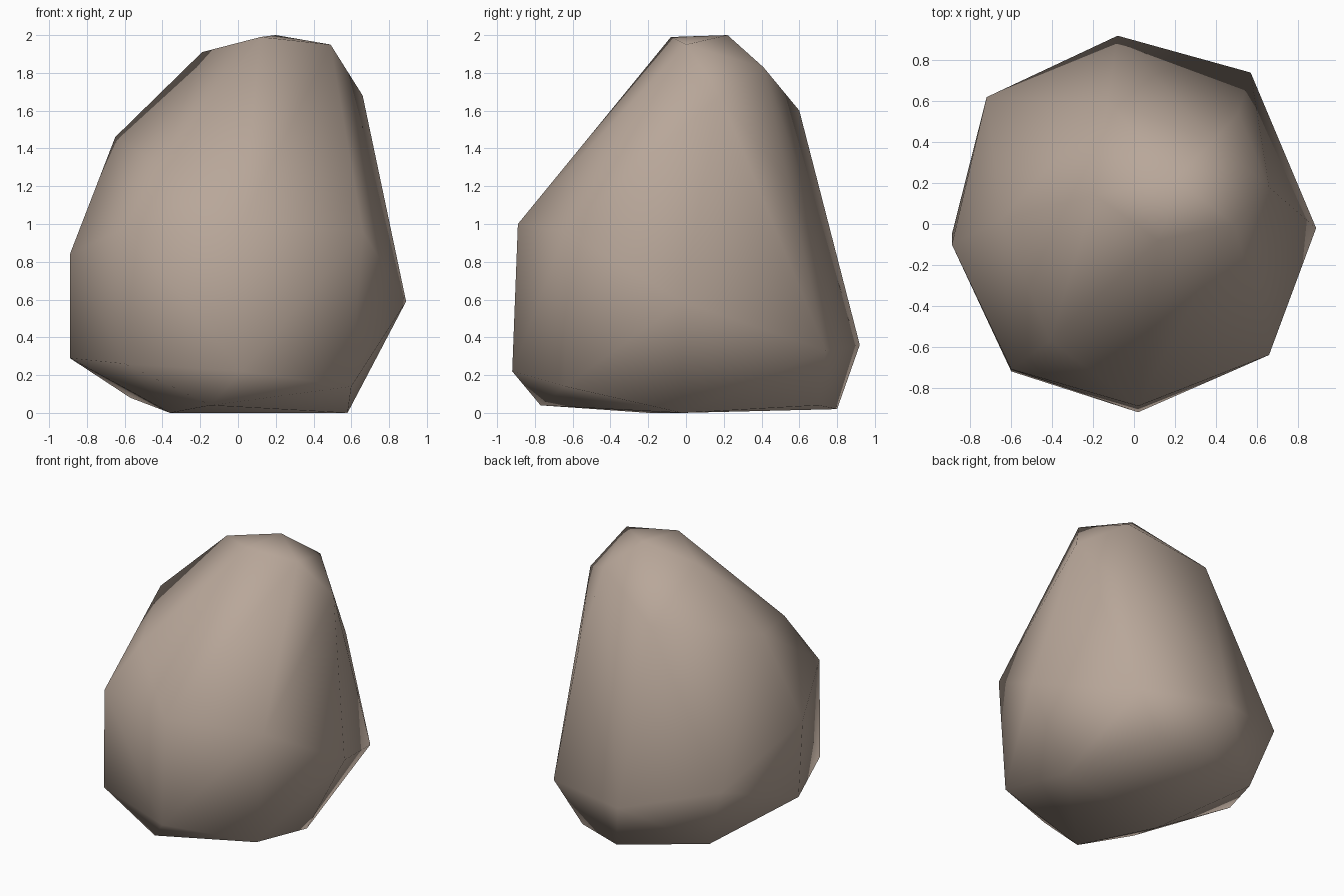
import bpy, bmesh

# Corner points of the boulder, listed from the base upwards
corners = [
    # underside
    (-0.36, -0.20, 0.0), (0.58, -0.02, 0.0), (0.01, 0.80, 0.02), (-0.145, -0.77, 0.04),
    (0.36, 0.70, 0.04), (-0.57, 0.54, 0.08), (0.60, -0.64, 0.14),
    # lower belly
    (0.02, -0.92, 0.22), (-0.60, -0.72, 0.26), (-0.89, -0.05, 0.29), (0.57, 0.74, 0.33),
    (-0.08, 0.92, 0.36), (-0.72, 0.62, 0.53), (0.89, -0.02, 0.59),
    # upper belly
    (-0.89, -0.10, 0.84), (0.66, -0.64, 0.96), (-0.60, -0.71, 0.98), (0.02, -0.89, 1.0),
    (0.51, 0.54, 1.22),
    # shoulder
    (-0.41, -0.57, 1.31), (-0.65, 0.02, 1.46), (-0.13, 0.60, 1.60), (0.66, 0.18, 1.68),
    # crown
    (0.39, 0.41, 1.83), (-0.19, 0.14, 1.91), (0.49, 0.0, 1.95), (0.12, -0.08, 1.99),
    (0.20, 0.22, 2.0),
]

# Convex boulder wrapped around the corners, shaded fully smooth
bm = bmesh.new()
for co in corners:
    bm.verts.new(co)
hull = bmesh.ops.convex_hull(bm, input=bm.verts)
loose = [v for v in bm.verts if not v.link_faces]
bmesh.ops.delete(bm, geom=loose, context='VERTS')
bmesh.ops.recalc_face_normals(bm, faces=bm.faces)
for f in bm.faces:
    f.smooth = True
mesh = bpy.data.meshes.new("boulder")
bm.to_mesh(mesh)
bm.free()

# Warm grey stone colour
stone = bpy.data.materials.new("warm grey stone")
stone.diffuse_color = (0.48, 0.385, 0.32, 1)
mesh.materials.append(stone)

boulder = bpy.data.objects.new("boulder", mesh)
bpy.context.collection.objects.link(boulder)
